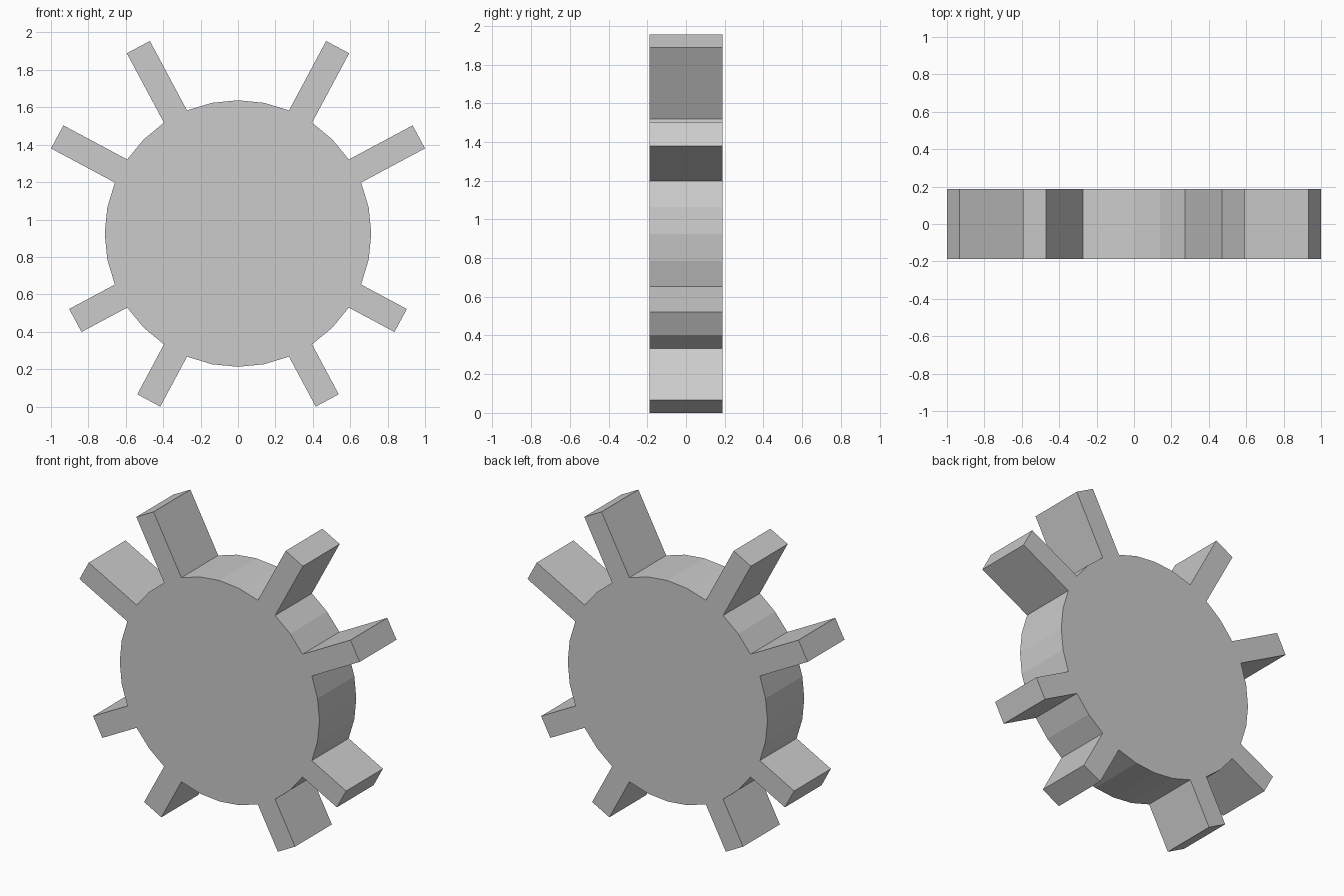
import bpy, bmesh, math
from mathutils import Matrix, Vector

if "Cube" in bpy.data.objects:
    bpy.data.objects.remove(bpy.data.objects["Cube"])

CENTRE_Z, RADIUS, DEPTH, SIDES = 0.925, 0.7125, 0.375, 32
# Spoke direction (degrees from +x) and length beyond the rim facet
SPOKES = {61.875: 0.421, 28.125: 0.387, -28.125: 0.277, -61.875: 0.303}

bm = bmesh.new()

# Disc lying in the xz plane
bmesh.ops.create_cone(bm, cap_ends=True, segments=SIDES, radius1=RADIUS,
                      radius2=RADIUS, depth=DEPTH,
                      matrix=Matrix.Translation((0, 0, CENTRE_Z))
                      @ Matrix.Rotation(math.pi / 2, 4, 'X'))
bm.normal_update()

# Choose the rim facets that carry spokes, mirrored left and right
spokes = []
for angle, length in SPOKES.items():
    a = math.radians(angle)
    for side in (1, -1):
        direction = Vector((side * math.cos(a), 0, math.sin(a)))
        facet = max(bm.faces, key=lambda f: f.normal.dot(direction))
        spokes.append((facet, direction * length))

# Pull each spoke out of its facet
for facet, offset in spokes:
    tip = bmesh.ops.extrude_discrete_faces(bm, faces=[facet])["faces"][0]
    bmesh.ops.translate(bm, verts=tip.verts, vec=offset)

bmesh.ops.recalc_face_normals(bm, faces=bm.faces)
mesh = bpy.data.meshes.new("spoked_disc")
bm.to_mesh(mesh)
bm.free()
bpy.context.collection.objects.link(bpy.data.objects.new("spoked_disc", mesh))
